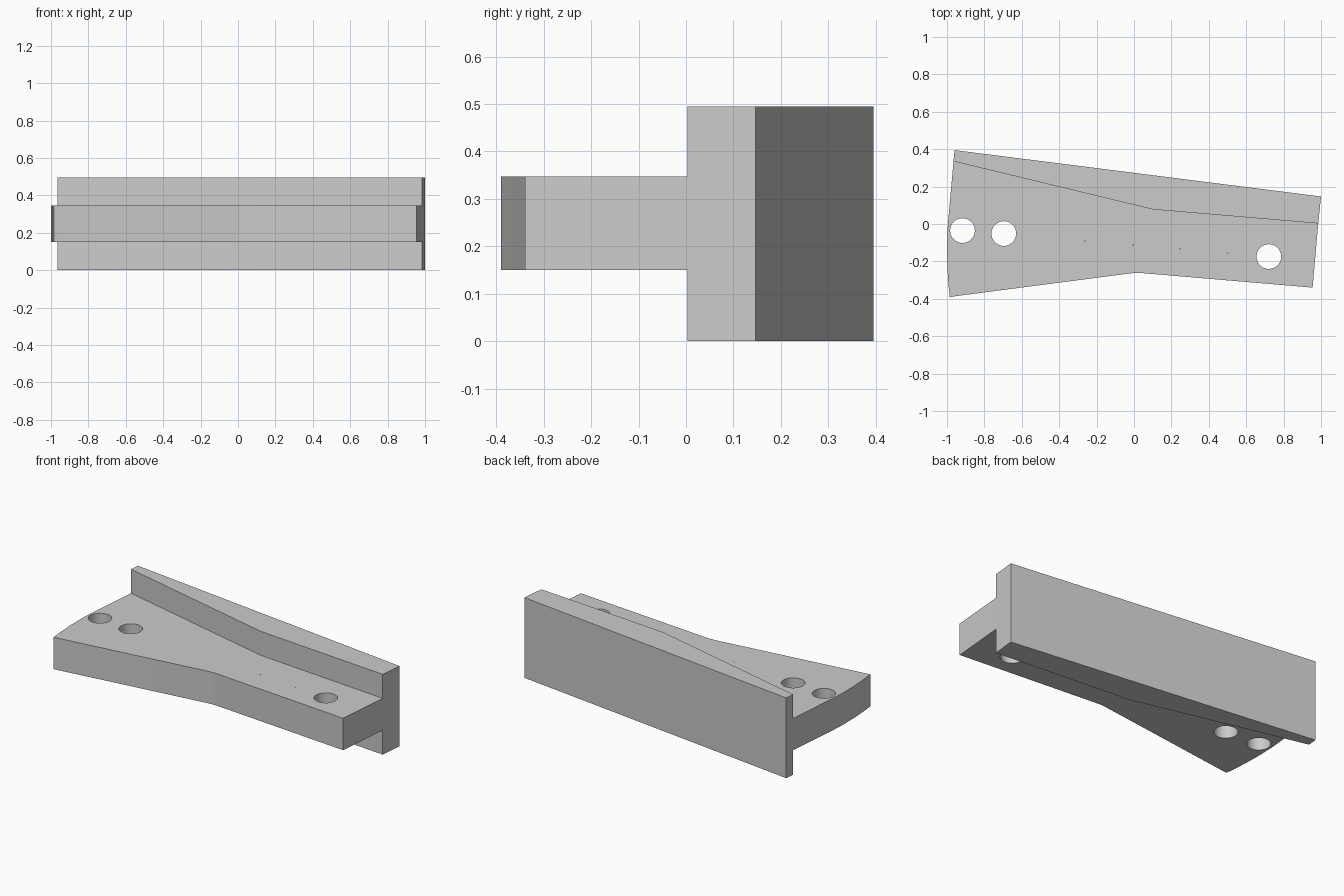
import bpy
import bmesh
from math import cos, sin, tau

if "Cube" in bpy.data.objects:
    bpy.data.objects.remove(bpy.data.objects["Cube"])

grey = bpy.data.materials.new("plain grey")
grey.use_nodes = True
colour = (0.6, 0.6, 0.6, 1)
grey.diffuse_color = colour
grey.node_tree.nodes["Principled BSDF"].inputs["Base Color"].default_value = colour


def prism(name, outline, z0, z1):
    """Extrude a flat outline upward into a solid."""
    bm = bmesh.new()
    base = bm.faces.new([bm.verts.new((x, y, z0)) for x, y in outline])
    top = bmesh.ops.extrude_face_region(bm, geom=[base])["geom"]
    verts = [v for v in top if isinstance(v, bmesh.types.BMVert)]
    bmesh.ops.translate(bm, verts=verts, vec=(0, 0, z1 - z0))
    bmesh.ops.recalc_face_normals(bm, faces=bm.faces)
    mesh = bpy.data.meshes.new(name)
    bm.to_mesh(mesh)
    bm.free()
    mesh.materials.append(grey)
    obj = bpy.data.objects.new(name, mesh)
    bpy.context.collection.objects.link(obj)
    return obj


def circle(x, y, r, sides):
    return [(x + r * cos(tau * i / sides), y + r * sin(tau * i / sides))
            for i in range(sides)]


# Shared inner edge where the web meets the flange
seam = [(0.985, 0.003), (0.1, 0.078), (-0.965, 0.335)]

# Tall flange along the back, thickest at the bend
flange = prism("back_flange", [(-0.96, 0.395), (1, 0.147)] + seam, 0, 0.495)

# Horizontal web with a gently bowed left end and a waisted front edge
bowed_end = [(-0.995, 0), (-1, -0.1), (-0.999, -0.2), (-0.994, -0.3), (-0.985, -0.39)]
waist = [(-0.02, -0.264), (0.02, -0.261), (0.06, -0.264)]
web = prism("web_plate", seam + bowed_end + waist + [(0.955, -0.34)], 0.15, 0.347)

# Bolt holes and small pin holes through the web
bolts = [(-0.917, -0.035), (-0.696, -0.051), (0.721, -0.174)]
pins = [(-0.262, -0.09), (-0.006, -0.112), (0.246, -0.134), (0.5, -0.155)]
holes = [(p, 0.066, 48) for p in bolts] + [(p, 0.003, 8) for p in pins]
for i, ((x, y), r, sides) in enumerate(holes):
    cutter = prism(f"hole_cutter_{i + 1}", circle(x, y, r, sides), 0.05, 0.45)
    cutter.hide_render = True
    cutter.hide_set(True)
    cutter.display_type = 'WIRE'
    cut = web.modifiers.new("hole", 'BOOLEAN')
    cut.operation = 'DIFFERENCE'
    cut.solver = 'EXACT'
    cut.object = cutter

# Apply the cuts, then smooth the round walls
bpy.context.view_layer.objects.active = web
web.select_set(True)
for name in [m.name for m in web.modifiers]:
    bpy.ops.object.modifier_apply(modifier=name)
for obj in [o for o in bpy.data.objects if o.name.startswith("hole_cutter")]:
    bpy.data.objects.remove(obj)
bpy.ops.object.shade_smooth_by_angle()
